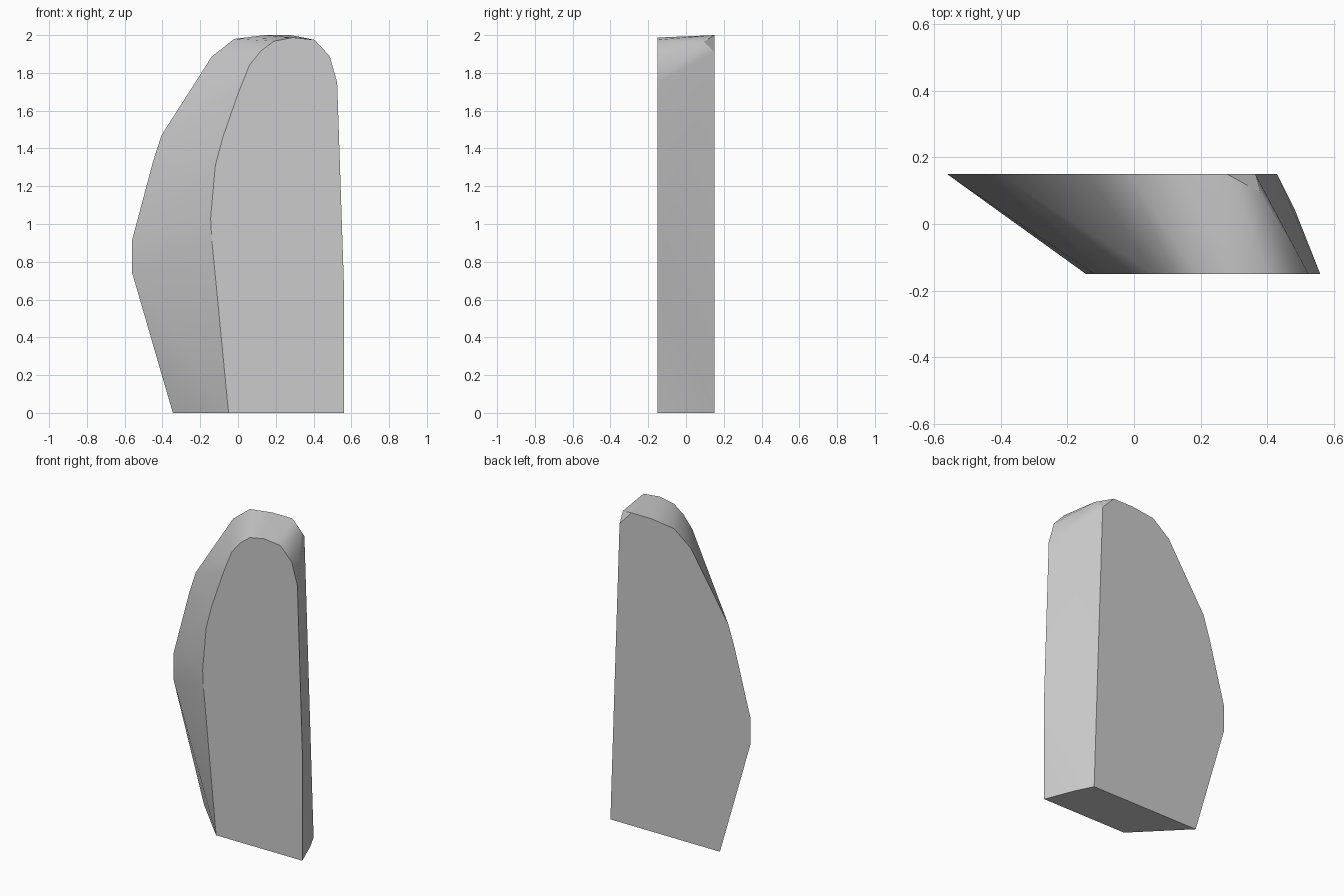
import bpy, bmesh, math

cube = bpy.data.objects.get("Cube")
if cube:
    bpy.data.objects.remove(cube, do_unlink=True)

# Outlines of the two flat faces as (x, z)
front = [(-0.05, 0), (0.56, 0), (0.56, 0.7), (0.525, 1.75), (0.485, 1.89),
         (0.405, 1.975), (0.29, 1.987), (0.19, 1.968), (0.12, 1.915),
         (0.06, 1.84), (0.0, 1.69), (-0.08, 1.46), (-0.12, 1.31),
         (-0.145, 1.03), (-0.14, 0.93)]
back = [(-0.345, 0), (0.43, 0), (0.365, 1.91), (0.28, 2.0), (0.14, 2.0),
        (-0.02, 1.98), (-0.14, 1.885), (-0.405, 1.47), (-0.45, 1.33),
        (-0.562, 0.91), (-0.56, 0.74)]
# Corner of the small chamfer and the bend in the side
extra = [(0.38, 0.095, 1.965), (0.485, 0.04, 0)]

grey = bpy.data.materials.new("grey")
grey.use_nodes = True
colour = (0.6, 0.6, 0.6, 1)
grey.diffuse_color = colour
grey.node_tree.nodes["Principled BSDF"].inputs["Base Color"].default_value = colour

# Slanted slab: convex skin stretched over both outlines
bm = bmesh.new()
points = [(x, -0.15, z) for x, z in front] + [(x, 0.15, z) for x, z in back] + extra
for p in points:
    bm.verts.new(p)
hull = bmesh.ops.convex_hull(bm, input=bm.verts[:])
loose = [v for v in bm.verts if not v.link_faces]
bmesh.ops.delete(bm, geom=loose, context='VERTS')
bmesh.ops.dissolve_limit(bm, angle_limit=math.radians(0.3), verts=bm.verts[:], edges=bm.edges[:])
bmesh.ops.recalc_face_normals(bm, faces=bm.faces[:])

mesh = bpy.data.meshes.new("slanted_slab")
bm.to_mesh(mesh)
bm.free()
mesh.materials.append(grey)
slab = bpy.data.objects.new("slanted_slab", mesh)
bpy.context.collection.objects.link(slab)
bpy.context.view_layer.objects.active = slab
slab.select_set(True)
bpy.ops.object.shade_smooth_by_angle(angle=math.radians(30))
